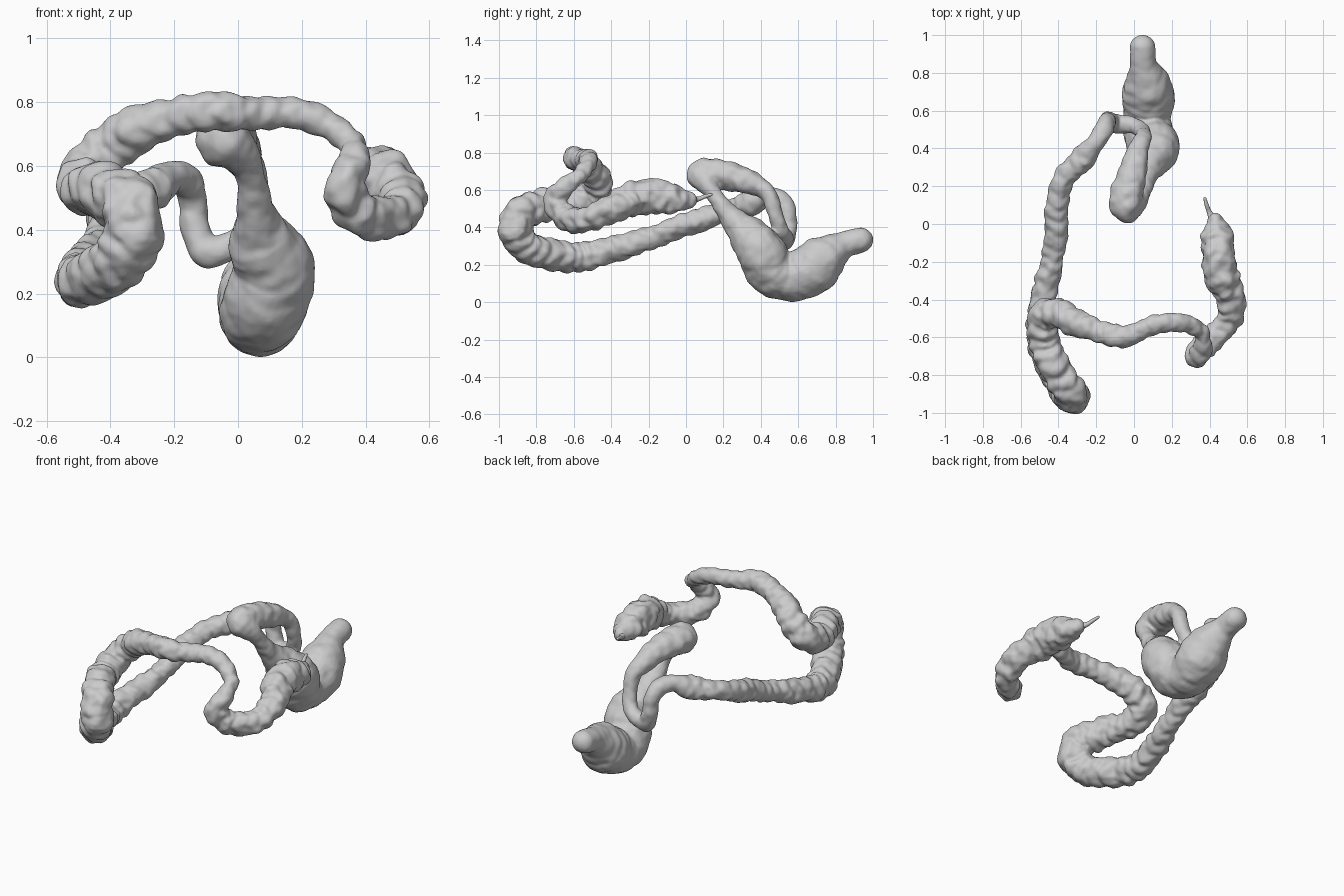
import bpy, bmesh, math
from mathutils import Vector, noise

if "Cube" in bpy.data.objects:
    bpy.data.objects.remove(bpy.data.objects["Cube"])

# centre-line stations: x, y, z, radius
rectum = [(.045, .933, .332, .068), (.05, .84, .305, .075), (.07, .745, .24, .122),
          (.075, .67, .175, .14), (.07, .56, .13, .125), (.08, .46, .165, .132),
          (.115, .40, .27, .128), (.08, .345, .345, .113)]
sigmoid = [(.08, .345, .345, .113), (.055, .24, .455, .062), (.04, .16, .56, .045),
           (.00, .105, .645, .068), (-.04, .097, .68, .086), (-.03, .19, .68, .082),
           (.0, .30, .655, .07), (.02, .39, .62, .056), (.045, .445, .57, .045),
           (.05, .475, .48, .042), (.03, .505, .39, .043), (-.03, .525, .347, .046),
           (-.10, .53, .337, .05), (-.135, .545, .41, .046), (-.14, .545, .48, .046),
           (-.16, .50, .55, .05), (-.205, .425, .567, .048), (-.27, .345, .525, .068)]
descending = [(-.27, .345, .525, .068), (-.37, .24, .495, .056), (-.41, .09, .445, .062),
              (-.415, -.05, .40, .06), (-.435, -.2, .34, .06), (-.48, -.38, .285, .068),
              (-.50, -.55, .245, .075), (-.46, -.70, .25, .083), (-.375, -.86, .30, .085),
              (-.32, -.92, .39, .088)]
transverse = [(-.32, -.92, .39, .088), (-.345, -.88, .48, .09), (-.42, -.76, .52, .085),
              (-.475, -.62, .525, .08), (-.475, -.49, .58, .08), (-.39, -.48, .665, .075),
              (-.29, -.53, .725, .07), (-.18, -.57, .755, .06), (-.06, -.60, .77, .062),
              (.06, -.55, .765, .05), (.18, -.52, .765, .05), (.28, -.53, .73, .045),
              (.36, -.57, .675, .04)]
ascending = [(.36, -.57, .675, .04), (.365, -.655, .61, .05), (.335, -.70, .54, .06),
             (.375, -.64, .455, .07), (.46, -.57, .44, .065), (.51, -.48, .46, .07),
             (.505, -.38, .51, .078), (.46, -.28, .555, .092), (.445, -.16, .565, .09),
             (.44, -.05, .55, .078), (.43, .015, .545, .045)]
appendix = [(.43, .0, .545, .03), (.40, .06, .55, .014), (.385, .10, .565, .011),
            (.375, .135, .575, .008)]


def spline(pts, steps=16):
    p = [Vector(v) for v in pts]
    p = [2 * p[0] - p[1]] + p + [2 * p[-1] - p[-2]]
    out = []
    for i in range(1, len(p) - 2):
        a, b, c, d = p[i - 1:i + 3]
        for k in range(steps):
            t = k / steps
            out.append(.5 * (2 * b + (c - a) * t + (2 * a - 5 * b + 4 * c - d) * t * t
                             + (3 * b - a - 3 * c + d) * t ** 3))
    return out + [p[-2]]


def tube(name, pts, fold=.06, lump=.12, sides=32):
    """Round-ended tube with ring folds and soft lumps."""
    line = spline(pts)
    c = [v.to_3d() for v in line]
    r = [v.w for v in line]
    d0, d1 = (c[0] - c[1]).normalized(), (c[-1] - c[-2]).normalized()
    caps = [math.radians(a) for a in (20, 40, 60, 75, 86)]
    start = [(c[0] + d0 * r[0] * math.sin(a), r[0] * math.cos(a)) for a in reversed(caps)]
    end = [(c[-1] + d1 * r[-1] * math.sin(a), r[-1] * math.cos(a)) for a in caps]
    rings = start + list(zip(c, r)) + end
    bm, prev, dist = bmesh.new(), None, 0
    tan = -d0
    side = tan.orthogonal().normalized()
    for i, (pos, rad) in enumerate(rings):
        nxt = (rings[min(i + 1, len(rings) - 1)][0] - rings[max(i - 1, 0)][0]).normalized()
        side = tan.rotation_difference(nxt) @ side
        tan = nxt
        up = tan.cross(side)
        if i:
            dist += (pos - rings[i - 1][0]).length
        drift = 1.3 * noise.noise(pos * 6)
        loop = []
        for k in range(sides):
            a = math.tau * k / sides
            out = side * math.cos(a) + up * math.sin(a)
            wave = abs(math.sin(math.pi * dist / .075 + drift + .6 * math.sin(3 * a))) - .6
            q = pos + out * rad
            f = 1 + fold * wave + lump * (noise.noise(q * 13) + .6 * noise.noise(q * 27))
            loop.append(bm.verts.new(pos + out * rad * f))
        if prev:
            for k in range(sides):
                j = (k + 1) % sides
                bm.faces.new((prev[k], prev[j], loop[j], loop[k]))
        else:
            bm.faces.new(loop[::-1])
        prev = loop
    bm.faces.new(prev)
    me = bpy.data.meshes.new(name)
    bm.to_mesh(me)
    bm.free()
    ob = bpy.data.objects.new(name, me)
    bpy.context.collection.objects.link(ob)
    return ob


# sections of the large intestine
parts = [tube("large_intestine", rectum, .03, .06),
         tube("sigmoid", sigmoid, .05, .12),
         tube("descending", descending, .13, .18),
         tube("transverse", transverse, .14, .18),
         tube("ascending", ascending, .12, .2)]

# fuse them into one seamless skin
bpy.ops.object.select_all(action='DESELECT')
for ob in parts:
    ob.select_set(True)
body = parts[0]
bpy.context.view_layer.objects.active = body
bpy.ops.object.join()
m = body.modifiers.new("fuse", 'REMESH')
m.mode = 'VOXEL'
m.voxel_size = .008
m.use_smooth_shade = True
s = body.modifiers.new("soften", 'SMOOTH')
s.factor = .5
s.iterations = 2

# appendix tail on the end of the ascending part
tail = tube("appendix_tail", appendix, 0, .05, 16)
for p in tail.data.polygons:
    p.use_smooth = True
